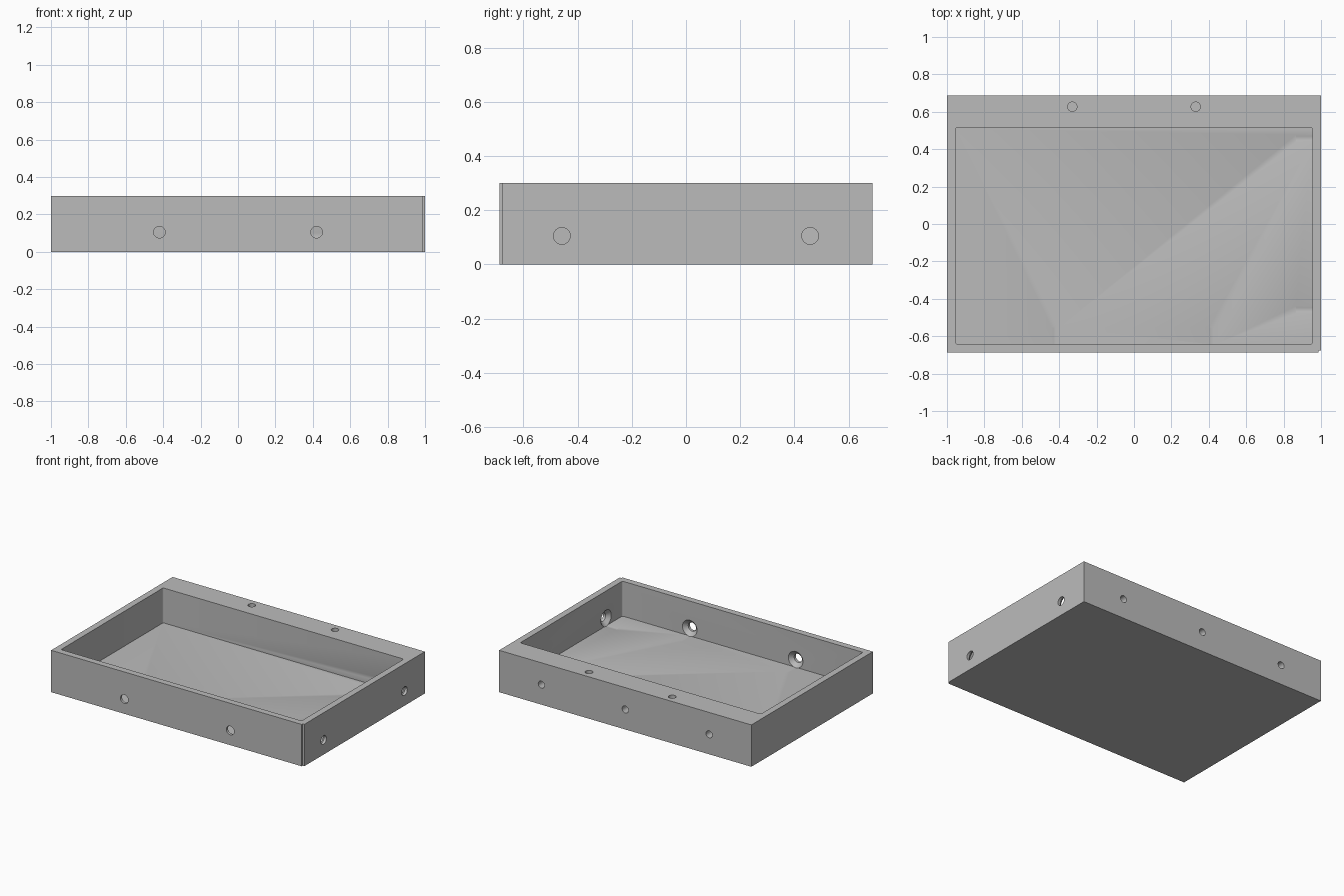
import bpy
import bmesh
from math import radians
from mathutils import Matrix, Vector

cube = bpy.data.objects.get("Cube")
if cube:
    bpy.data.objects.remove(cube, do_unlink=True)

HALF_Y, HEIGHT, FLOOR = 0.688, 0.3, 0.05
INNER_X, INNER_FRONT, INNER_BACK = 0.954, -0.642, 0.515

grey = bpy.data.materials.new("plain grey")
grey.use_nodes = True
grey.diffuse_color = (0.5, 0.5, 0.5, 1)
grey.node_tree.nodes["Principled BSDF"].inputs["Base Color"].default_value = (0.5, 0.5, 0.5, 1)


def finish(name, bm):
    mesh = bpy.data.meshes.new(name)
    bm.to_mesh(mesh)
    bm.free()
    mesh.materials.append(grey)
    obj = bpy.data.objects.new(name, mesh)
    bpy.context.collection.objects.link(obj)
    return obj


def box(name, low, high, corner=0):
    low, high = Vector(low), Vector(high)
    bm = bmesh.new()
    bmesh.ops.create_cube(bm, size=1, matrix=Matrix.Translation((low + high) / 2)
                          @ Matrix.Diagonal((*(high - low), 1)))
    if corner:
        upright = [e for e in bm.edges
                   if abs(e.verts[0].co.z - e.verts[1].co.z) > 0.01]
        bmesh.ops.bevel(bm, geom=upright, offset=corner, segments=4,
                        profile=0.5, affect='EDGES')
    return finish(name, bm)


def drill(name, start, direction, profile):
    """Turned cutter: profile holds (distance along direction, radius)."""
    bm = bmesh.new()
    turn = Vector(direction).to_track_quat('Z', 'Y').to_matrix().to_4x4()
    place = Matrix.Translation(start) @ turn
    rings = []
    for dist, radius in profile:
        ring = bmesh.ops.create_circle(bm, segments=32, radius=radius,
                                       matrix=place @ Matrix.Translation((0, 0, dist)))
        rings.append(ring["verts"])
    for a, b in zip(rings, rings[1:]):
        for i in range(32):
            j = (i + 1) % 32
            bm.faces.new((a[i], a[j], b[j], b[i]))
    bm.faces.new(rings[0])
    bm.faces.new(rings[-1])
    bmesh.ops.recalc_face_normals(bm, faces=bm.faces)
    return finish(name, bm)


# Solid block, then the pocket and the small corner notch
tray = box("tray", (-1, -HALF_Y, 0), (1, HALF_Y, HEIGHT))
cutters = [
    box("pocket_cutter", (-INNER_X, INNER_FRONT, FLOOR),
        (INNER_X, INNER_BACK, HEIGHT + 0.1), corner=0.01),
    box("notch_cutter", (0.987, -HALF_Y - 0.1, -0.1),
        (1.1, -HALF_Y + 0.011, HEIGHT + 0.1)),
]

# Countersunk through holes in the front and right walls
screw = [(-0.02, 0.031), (0.019, 0.031), (0.0465, 0.0585), (0.134, 0.0585)]
for side in (-1, 1):
    cutters.append(drill("front_screw_cutter", (side * 0.42, -HALF_Y, 0.105),
                         (0, 1, 0), screw))
    cutters.append(drill("right_screw_cutter", (1, side * 0.458, 0.105),
                         (-1, 0, 0), screw))

# Blind holes in the back face and in the wide rear rim
blind = [(-0.02, 0.025), (0.11, 0.025)]
for x in (-0.665, 0, 0.665):
    cutters.append(drill("back_hole_cutter", (x, HALF_Y, 0.143), (0, -1, 0), blind))
for x in (-0.33, 0.33):
    cutters.append(drill("rim_hole_cutter", (x, 0.627, HEIGHT), (0, 0, -1), blind))

for cutter in cutters:
    cutter.hide_render = True
    cut = tray.modifiers.new(cutter.name, 'BOOLEAN')
    cut.operation = 'DIFFERENCE'
    cut.solver = 'EXACT'
    cut.object = cutter

# Bake the cuts and discard the cutters
bpy.context.view_layer.update()
graph = bpy.context.evaluated_depsgraph_get()
result = bpy.data.meshes.new_from_object(tray.evaluated_get(graph))
tray.modifiers.clear()
tray.data = result
result.materials.clear()
result.materials.append(grey)
for cutter in cutters:
    bpy.data.objects.remove(cutter, do_unlink=True)

bpy.ops.object.select_all(action='DESELECT')
tray.select_set(True)
bpy.context.view_layer.objects.active = tray
bpy.ops.object.shade_smooth_by_angle(angle=radians(30))
